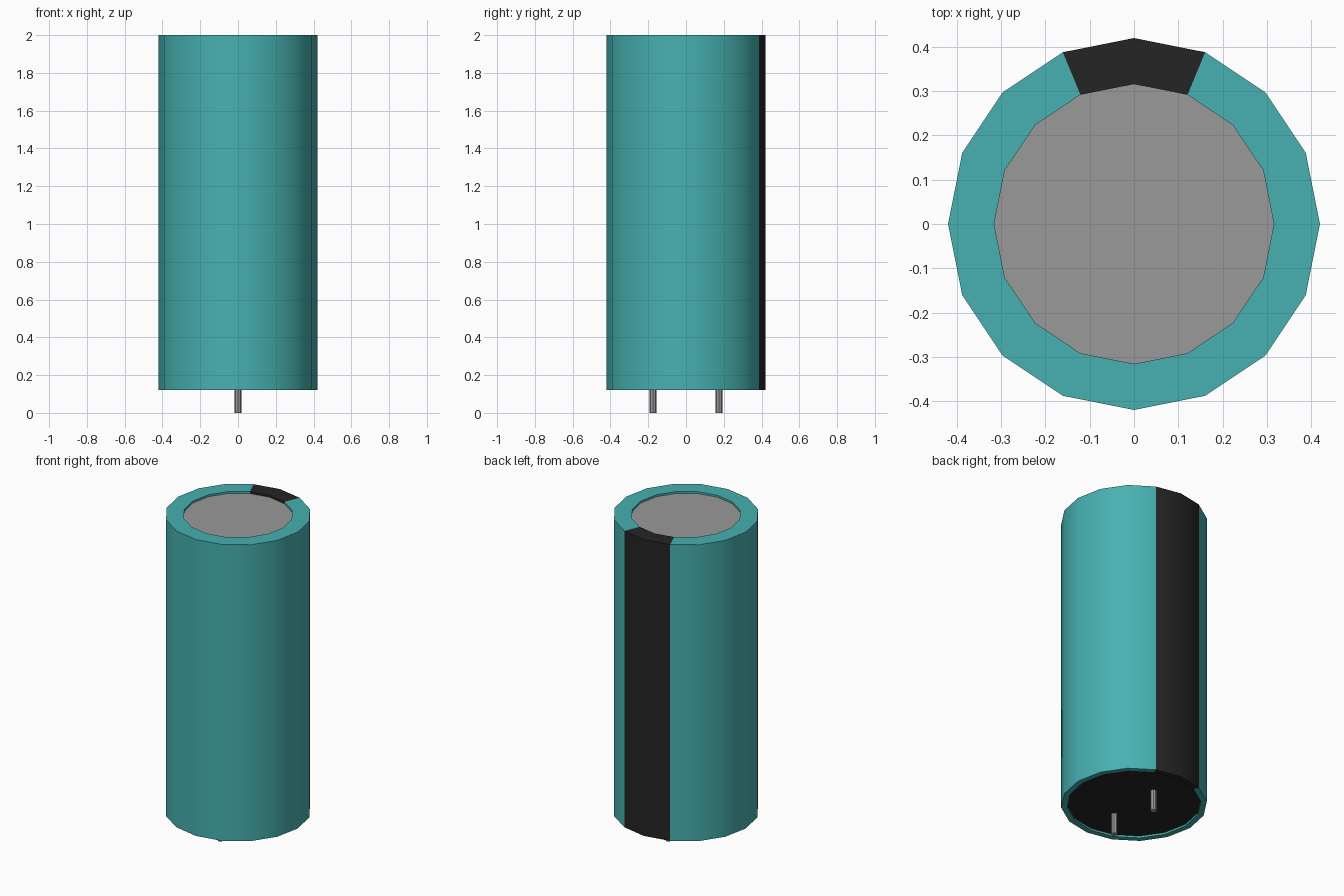
import bpy, bmesh
from math import cos, sin, pi

SIDES = 16
BOTTOM, TOP, LIP = 0.12, 2.0, 0.012
OUTER, TOP_HOLE, BOTTOM_HOLE = 0.42, 0.316, 0.385

cube = bpy.data.objects.get("Cube")
if cube:
    bpy.data.objects.remove(cube, do_unlink=True)


def material(name, color):
    mat = bpy.data.materials.new(name)
    mat.use_nodes = True
    mat.diffuse_color = (*color, 1)
    mat.node_tree.nodes["Principled BSDF"].inputs["Base Color"].default_value = (*color, 1)
    return mat


teal = material("teal", (0.063, 0.44, 0.44))
black = material("black", (0.018, 0.018, 0.018))
grey = material("grey metal", (0.32, 0.32, 0.32))


def add_object(name, bm, mats):
    mesh = bpy.data.meshes.new(name)
    bm.to_mesh(mesh)
    bm.free()
    for mat in mats:
        mesh.materials.append(mat)
    obj = bpy.data.objects.new(name, mesh)
    bpy.context.collection.objects.link(obj)
    bpy.ops.object.select_all(action="DESELECT")
    obj.select_set(True)
    bpy.context.view_layer.objects.active = obj
    bpy.ops.object.shade_smooth_by_angle()
    return obj


def lathe(profile, sides):
    """Revolve (radius, height) points about z into an open shell."""
    bm = bmesh.new()
    rings = [[bm.verts.new((r * cos(2 * pi * i / sides), r * sin(2 * pi * i / sides), z))
              for i in range(sides)] for r, z in profile]
    for low, high in zip(rings, rings[1:]):
        for i in range(sides):
            j = (i + 1) % sides
            bm.faces.new((low[i], low[j], high[j], high[i]))
    return bm, rings


# Sleeve with rolled lips, striped on the two rear facets
bm, rings = lathe([(BOTTOM_HOLE, BOTTOM + LIP), (BOTTOM_HOLE, BOTTOM), (OUTER, BOTTOM),
                   (OUTER, TOP), (TOP_HOLE, TOP), (TOP_HOLE, TOP - LIP)], SIDES)
for face in bm.faces:
    c = face.calc_center_median()
    face.material_index = int(c.y > 0 and abs(c.x) < c.y * 0.4)
add_object("sleeve", bm, [teal, black])


# Recessed end discs
def disc(name, radius, z, mat, up):
    bm, rings = lathe([(radius, z)], SIDES)
    bm.faces.new(rings[0] if up else rings[0][::-1])
    add_object(name, bm, [mat])


disc("top_plate", TOP_HOLE, TOP - LIP, grey, True)
disc("bottom_seal", BOTTOM_HOLE, BOTTOM + LIP, black, False)

# Two lead pins
for name, side in (("front_pin", -1), ("rear_pin", 1)):
    bm, rings = lathe([(0.019, 0), (0.019, BOTTOM + LIP)], 8)
    bm.faces.new(rings[0][::-1])
    bm.faces.new(rings[1])
    add_object(name, bm, [grey]).location.y = side * 0.175
